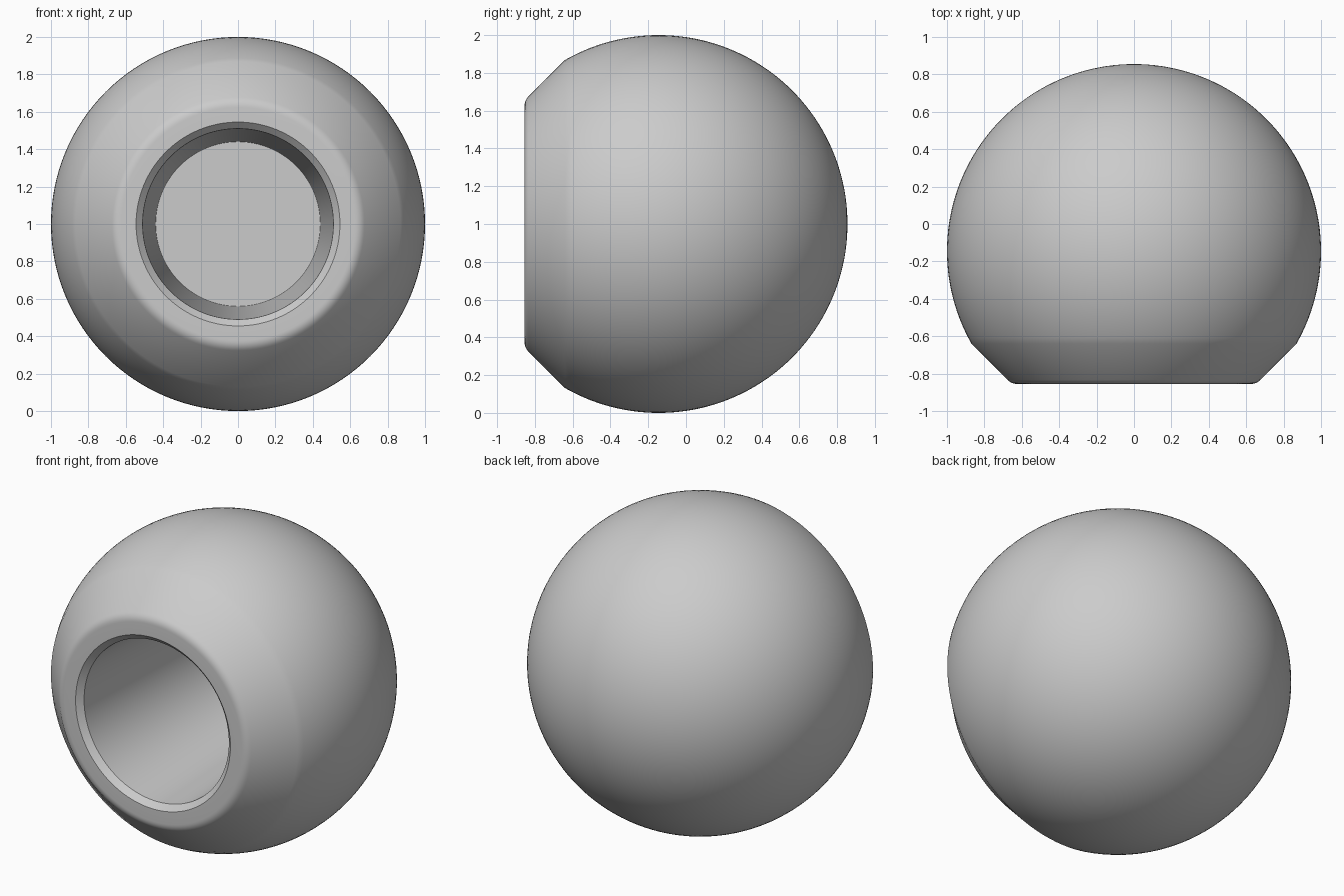
import bpy, bmesh, math
from mathutils import Vector

cube = bpy.data.objects.get("Cube")
if cube:
    bpy.data.objects.remove(cube, do_unlink=True)

# Plain grey finish
grey = bpy.data.materials.new("plain grey")
grey.use_nodes = True
colour = (0.6, 0.6, 0.6, 1)
grey.diffuse_color = colour
grey.node_tree.nodes["Principled BSDF"].inputs["Base Color"].default_value = colour

CENTRE_Y, FRONT_Y, FLOOR_Y = -0.145, -0.855, 0.5
SEGMENTS, ARC_STEPS, FILLET_STEPS = 128, 56, 6

# Ball: half-section from the back pole to the chamfer edge, as (radius, y)
end = math.acos((-0.64 - CENTRE_Y) / 1.0)
profile = [(math.sin(end * i / ARC_STEPS), CENTRE_Y + math.cos(end * i / ARC_STEPS))
           for i in range(ARC_STEPS + 1)]
profile[0] = (0, profile[0][1])

# Front chamfer, rounded where it meets the flat face
a, b, c = Vector((0.677, -0.833)), Vector((0.655, FRONT_Y)), Vector((0.624, FRONT_Y))
for i in range(FILLET_STEPS + 1):
    t = i / FILLET_STEPS
    profile.append(tuple(a * (1 - t) ** 2 + b * 2 * t * (1 - t) + c * t * t))

# Bore: countersunk lip, tapered wall and flat floor
profile += [(0.545, FRONT_Y), (0.51, FRONT_Y + 0.035), (0.44, FLOOR_Y), (0, FLOOR_Y)]

# Turn the section around the front-to-back axis
bm = bmesh.new()
verts = [bm.verts.new((r, y, 0)) for r, y in profile]
edges = [bm.edges.new(pair) for pair in zip(verts, verts[1:])]
bmesh.ops.spin(bm, geom=verts + edges, cent=(0, 0, 0), axis=(0, 1, 0),
               angle=2 * math.pi, steps=SEGMENTS)
bmesh.ops.remove_doubles(bm, verts=bm.verts[:], dist=0.0002)
bmesh.ops.recalc_face_normals(bm, faces=bm.faces[:])

mesh = bpy.data.meshes.new("ball_knob")
bm.to_mesh(mesh)
bm.free()
mesh.materials.append(grey)
knob = bpy.data.objects.new("ball_knob", mesh)
knob.location.z = 1
bpy.context.collection.objects.link(knob)

bpy.context.view_layer.objects.active = knob
knob.select_set(True)
bpy.ops.object.shade_smooth_by_angle(angle=math.radians(30))
